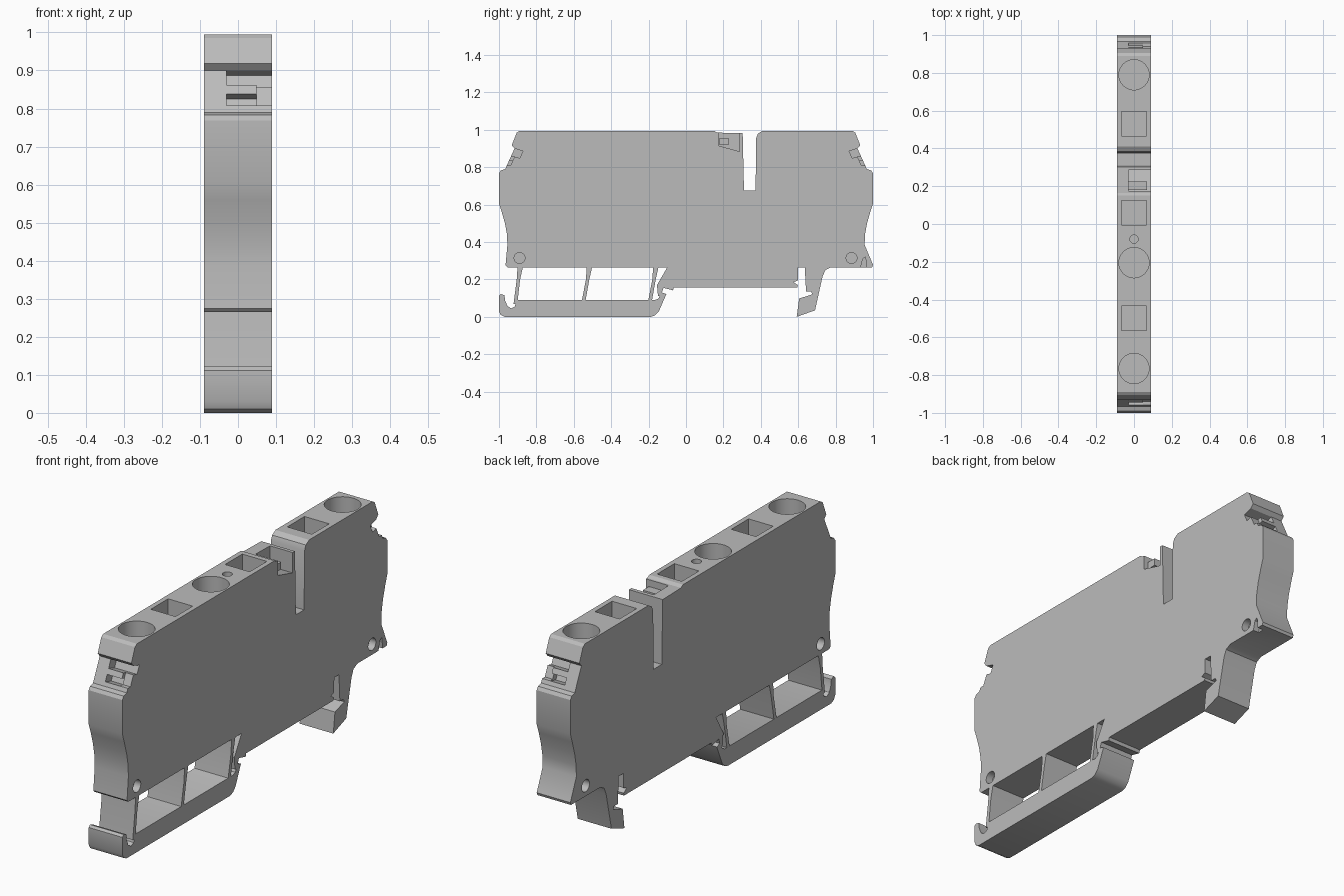
import bpy, bmesh, math
from mathutils import Matrix, Vector

old = bpy.data.objects.get("Cube")
if old:
    bpy.data.objects.remove(old)

HALF = 0.089  # half of the housing thickness

grey = bpy.data.materials.new("housing grey")
grey.use_nodes = True
grey.diffuse_color = (0.5, 0.5, 0.5, 1)
grey.node_tree.nodes["Principled BSDF"].inputs["Base Color"].default_value = (0.5, 0.5, 0.5, 1)


def finish(name, bm):
    bmesh.ops.recalc_face_normals(bm, faces=bm.faces)
    mesh = bpy.data.meshes.new(name)
    bm.to_mesh(mesh)
    bm.free()
    mesh.materials.append(grey)
    obj = bpy.data.objects.new(name, mesh)
    bpy.context.scene.collection.objects.link(obj)
    return obj


def prism(name, profile, x0=-HALF, x1=HALF):
    """Extrude a (y, z) profile across the thickness."""
    bm = bmesh.new()
    face = bm.faces.new([bm.verts.new((x0, y, z)) for y, z in profile])
    out = bmesh.ops.extrude_face_region(bm, geom=[face])
    moved = [v for v in out["geom"] if isinstance(v, bmesh.types.BMVert)]
    bmesh.ops.translate(bm, verts=moved, vec=(x1 - x0, 0, 0))
    return finish(name, bm)


def box(name, x, y, z):
    return prism(name, [(y[0], z[0]), (y[1], z[0]), (y[1], z[1]), (y[0], z[1])], *x)


def cylinder(name, centre, radius, depth, axis="Z"):
    bm = bmesh.new()
    turn = Matrix.Rotation(math.pi / 2, 4, "Y") if axis == "X" else Matrix()
    bmesh.ops.create_cone(bm, cap_ends=True, segments=40, radius1=radius, radius2=radius,
                          depth=depth, matrix=Matrix.Translation(centre) @ turn)
    return finish(name, bm)


def cut(obj, cutters):
    """Subtract every cutter, bake the result and remove the cutters."""
    for c in cutters:
        mod = obj.modifiers.new("cut", "BOOLEAN")
        mod.operation, mod.solver, mod.object = "DIFFERENCE", "EXACT", c
    bpy.context.view_layer.update()
    graph = bpy.context.evaluated_depsgraph_get()
    mesh = bpy.data.meshes.new_from_object(obj.evaluated_get(graph))
    obj.modifiers.clear()
    obj.data = mesh
    for c in cutters:
        bpy.data.objects.remove(c)


def smooth(obj):
    bpy.ops.object.select_all(action="DESELECT")
    obj.select_set(True)
    bpy.context.view_layer.objects.active = obj
    bpy.ops.object.shade_smooth_by_angle(angle=math.radians(30))


# Housing outline: shared end contour from shoulder to waist, mirrored front to back
end = [(0.89, 0.995), (0.905, 0.985), (0.932, 0.918), (0.917, 0.9), (0.967, 0.79),
       (0.99, 0.783), (1, 0.768), (1, 0.605), (0.985, 0.56), (0.968, 0.5),
       (0.957, 0.44), (0.955, 0.385)]
top = [(0.15, 0.995), (0.165, 0.985), (0.303, 0.982), (0.31, 0.675), (0.372, 0.675),
       (0.375, 0.955), (0.385, 0.98), (0.41, 0.995)]
back_foot = [(1, 0.278), (0.995, 0.265), (0.775, 0.265), (0.745, 0.25), (0.73, 0.215),
             (0.69, 0.035), (0.592, 0), (0.605, 0.098), (0.675, 0.12), (0.67, 0.135),
             (0.642, 0.135), (0.635, 0.265)]
rail_seat = [(0.6, 0.265), (0.598, 0.195), (0.575, 0.185), (0.598, 0.17), (0.595, 0.157),
             (-0.065, 0.157), (-0.07, 0.142), (-0.12, 0.155), (-0.135, 0.112),
             (-0.15, 0.112), (-0.155, 0.17), (-0.1, 0.265), (-0.955, 0.265), (-0.965, 0.275)]
housing = prism("housing", top + end + back_foot + rail_seat
                + [(-y, z) for y, z in reversed(end)])

cutters = []
# Wire entries, release openings and test hole in the top
for y in (-0.765, -0.205, 0.79):
    cutters.append(cylinder("wire_entry", (0, y, 0.9), 0.08, 0.6))
for y in (-0.5, 0.06, 0.53):
    cutters.append(box("release_opening", (-0.065, 0.065), (y - 0.065, y + 0.065), (0.65, 1.1)))
cutters.append(cylinder("test_hole", (0, -0.08, 0.95), 0.022, 0.3))

# Blind alignment holes on both flanks
for y in (-0.89, 0.885):
    for side in (-HALF, HALF):
        cutters.append(cylinder("alignment_hole", (side, y, 0.315), 0.029, 0.07, "X"))
cutters.append(prism("flank_notch", [(0.93, 0.25), (0.945, 0.31), (0.96, 0.32), (0.965, 0.25)],
                     HALF - 0.03, HALF + 0.02))

# Label slots in both sloping shoulders
for s in (-1, 1):
    for x1, z0, z1 in ((0.1, 0.862, 0.9), (0.048, 0.808, 0.838)):
        def edge(z):
            return 0.917 + (0.9 - z) * 0.455
        slot = [(s * (edge(z) + d), z + d * 0.3) for z, d in
                ((z0, -0.045), (z0, 0.05), (z1, 0.05), (z1, -0.045))]
        cutters.append(prism("label_slot", slot, -0.03, x1))
    step = [(s * (edge(z) + d), z) for z, d in
            ((0.808, -0.02), (0.808, 0.04), (0.87, 0.04), (0.87, -0.02))]
    cutters.append(prism("label_step", step, 0.048, 0.1))

# Marker pocket beside the slot, open to the top and one flank
cutters.append(prism("marker_pocket", [(0.175, 1.05), (0.175, 0.915), (0.285, 0.885),
                                       (0.285, 1.05)], -0.03, 0.1))
cut(housing, cutters)
smooth(housing)

# Catch bar inside the marker pocket
smooth(box("marker_catch", (-0.035, 0.07), (0.18, 0.226), (0.92, 0.955)))

# Foot bar with upturned hook
smooth(prism("foot_bar", [
    (-1, 0.112), (-1, 0.03), (-0.99, 0.01), (-0.97, 0), (-0.19, 0), (-0.165, 0.008),
    (-0.145, 0.03), (-0.105, 0.122), (-0.13, 0.13), (-0.148, 0.098), (-0.165, 0.09),
    (-0.905, 0.09), (-0.915, 0.055), (-0.935, 0.045), (-0.955, 0.058), (-0.968, 0.09),
    (-0.97, 0.115), (-0.99, 0.122)]))

# Slanted legs joining the foot bar to the housing
for name, y_top, y_low in (("front_leg", -0.885, -0.912), ("middle_leg", -0.515, -0.55),
                           ("rear_leg", -0.16, -0.195)):
    smooth(prism(name, [(y_low - 0.01, 0.07), (y_low + 0.01, 0.07), (y_top - 0.002, 0.2),
                        (y_top + 0.015, 0.275), (y_top - 0.015, 0.275), (y_top - 0.02, 0.2)]))
